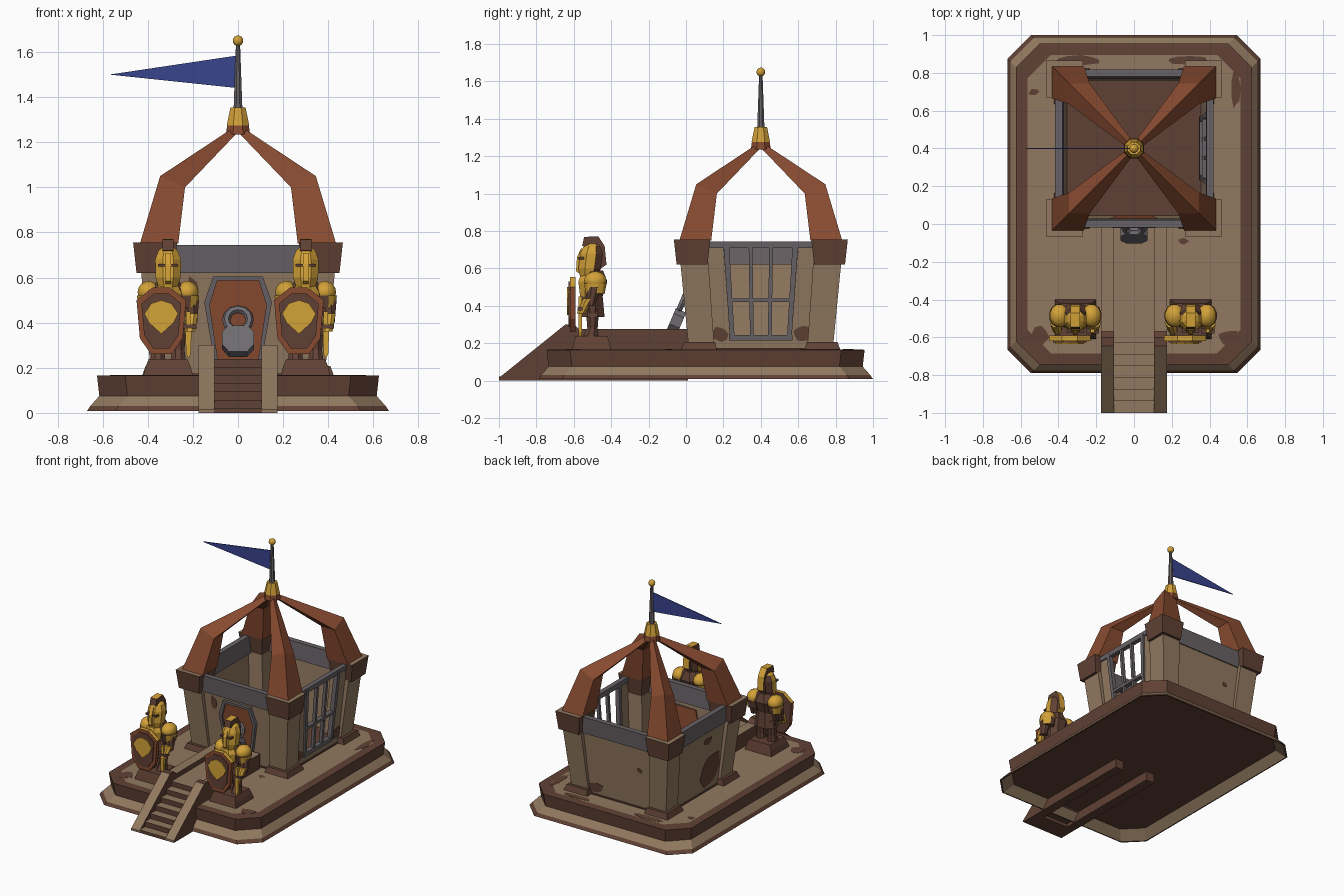
import bpy, bmesh, math, random
from mathutils import Matrix, Vector

if "Cube" in bpy.data.objects:
    bpy.data.objects.remove(bpy.data.objects["Cube"])

random.seed(4)


def material(name, rgb):
    m = bpy.data.materials.new(name)
    m.diffuse_color = (*rgb, 1)
    m.use_nodes = True
    m.node_tree.nodes["Principled BSDF"].inputs["Base Color"].default_value = m.diffuse_color
    return m


TAN = material("weathered tan", (.285, .19, .115))
BROWN = material("dark brown", (.118, .053, .035))
RUST = material("rust wood", (.245, .07, .03))
GRAY = material("iron gray", (.14, .122, .132))
GOLD = material("gold", (.65, .36, .04))
BLUE = material("pennant blue", (.04, .058, .27))
STEEL = material("lock steel", (.16, .15, .165))


def loft(name, rings, mats, rule=None, smooth=False):
    """Skin equal-length rings, cap both ends, colour faces by rule(normal, centre)."""
    mats = mats if isinstance(mats, list) else [mats]
    bm = bmesh.new()
    rows = [[bm.verts.new(p) for p in r] for r in rings]
    n = len(rows[0])
    for a, b in zip(rows, rows[1:]):
        for i in range(n):
            bm.faces.new((a[i], a[(i + 1) % n], b[(i + 1) % n], b[i]))
    bm.faces.new(rows[0])
    bm.faces.new(rows[-1])
    bmesh.ops.recalc_face_normals(bm, faces=bm.faces[:])
    if rule:
        for f in bm.faces:
            f.normal_update()
            f.material_index = rule(f.normal, f.calc_center_median())
    me = bpy.data.meshes.new(name)
    bm.to_mesh(me)
    bm.free()
    for m in mats:
        me.materials.append(m)
    for p in me.polygons:
        p.use_smooth = smooth
    ob = bpy.data.objects.new(name, me)
    bpy.context.collection.objects.link(ob)
    return ob


def rect(x0, x1, y0, y1, z):
    return [(x0, y0, z), (x1, y0, z), (x1, y1, z), (x0, y1, z)]


def disc(x, y, z, rx, ry=None, n=8):
    ry = ry or rx
    return [(x + rx * math.cos((i + .5) * math.tau / n), y + ry * math.sin((i + .5) * math.tau / n), z)
            for i in range(n)]


def box(name, x0, x1, y0, y1, z0, z1, mats, rule=None):
    return loft(name, [rect(x0, x1, y0, y1, z0), rect(x0, x1, y0, y1, z1)], mats, rule)


def slab_x(name, pts, x0, x1, mats, rule=None):   # outline in (y, z)
    return loft(name, [[(x, y, z) for y, z in pts] for x in (x0, x1)], mats, rule)


def slab_y(name, pts, y0, y1, mats, rule=None):   # outline in (x, z)
    return loft(name, [[(x, y, z) for x, z in pts] for y in (y0, y1)], mats, rule)


def ball(name, c, s, mat, rule=None):
    rings = [disc(c[0], c[1], c[2] + s[2] * math.sin(t), s[0] * math.cos(t), s[1] * math.cos(t), 12)
             for t in [math.radians(a) for a in (-80, -50, -25, 0, 25, 50, 80)]]
    return loft(name, rings, mat, rule, smooth=True)


top_tan = lambda n, c: 0 if n.z > .5 else 1


# Platform: stepped chamfered base, hollow below its skirt
def plinth(i, z):
    x, a, b, k = .67 - i, -.79 + i, 1 - i, .125
    return [(-x + k, a, z), (x - k, a, z), (x, a + k, z), (x, b - k, z),
            (x - k, b, z), (-x + k, b, z), (-x, b - k, z), (-x, a + k, z)]

loft("platform", [plinth(.06, .068), plinth(.008, .008), plinth(0, .008), plinth(.015, .03), plinth(.055, .075),
                  plinth(.045, .165), plinth(.105, .167)],
     [TAN, BROWN], lambda n, c: 0 if (n.z > .99999 or (.03 < c.z < .075 and n.z > -.99)) else 1)
box("room_floor", -.375, .375, .025, .775, .16, .175, BROWN)

# Stair treads, walkway and side rails
for i in range(7):
    t = (i + .6) * .24 / 6.6
    box("step", -.106, .106, -1 + i * .062, -.92 + i * .062, max(0, t - .07), t, [TAN, BROWN], top_tan)
box("walkway", -.106, .106, -.57, .03, .1, .24, [TAN, BROWN], top_tan)
for s in (-1, 1):
    slab_x("stair_rail", [(-1, 0), (.01, 0), (.01, .275), (-.57, .275), (-.6, .3), (-.645, .3), (-1, .015)],
           s * .105, s * .175, [TAN, BROWN],
           lambda n, c: 0 if (n.z > .5 and not -.64 < c.y < -.58) or n.y < -.5 else 1)


# Room walls lean outward; panels are drawn on a side turned by a degrees
def panel(name, pts, a, d0, d1, mat):
    turn = Matrix.Translation((0, .4, 0)) @ Matrix.Rotation(math.radians(a), 4, 'Z')
    rings = [[turn @ Vector((u, -(.365 + (z - .165) * .077 + d), z)) for u, z in pts] for d in (d0, d1)]
    return loft(name, rings, mat)


WALL = [(-.32, .165), (.32, .165), (.32, .64), (-.32, .64)]
for a, n in ((0, "front_wall"), (180, "back_wall"), (270, "left_wall")):
    panel(n, WALL, a, -.01, 0, TAN)
    panel("lintel", [(-.31, .62), (.31, .62), (.31, .745), (-.31, .745)], a, -.03, .008, GRAY)

# Right wall with the barred opening
panel("right_wall_sill", [(-.3, .165), (.3, .165), (.3, .23), (-.3, .23)], 90, -.01, 0, TAN)
for s in (-1, 1):
    panel("right_wall_side", [(s * .32, .23), (s * .165, .23), (s * .2, .72), (s * .32, .72)], 90, -.01, 0, TAN)
    panel("window_frame", [(s * .165, .23), (s * .14, .23), (s * .17, .73), (s * .2, .73)], 90, -.02, .012, GRAY)
    panel("window_bar", [(s * .058, .24), (s * .038, .24), (s * .045, .73), (s * .065, .73)], 90, -.015, .008, GRAY)
for z0, z1, u in ((.215, .245, .17), (.42, .44, .165), (.71, .745, .3)):
    panel("window_crossbar", [(-u, z0), (u, z0), (u, z1), (-u, z1)], 90, -.025, .01, GRAY)

# Corner columns, caps and curved roof ribs
for sx in (-1, 1):
    for sy in (-1, 1):
        def sq(i, o, z):
            return [(sx * p, .4 + sy * q, z) for p, q in ((i, i), (o, i), (o, o), (i, o))]
        loft("column_foot", [sq(.235, .425, .165), sq(.245, .41, .207)], BROWN)
        loft("column", [sq(.25, .388, .2), sq(.28, .43, .63)], TAN)
        loft("column_cap", [sq(.285, .45, .62), sq(.27, .465, .755)], [TAN, BROWN], top_tan)
        sections = [(.265, .435, .75, .75), (.235, .345, 1.0, 1.05), (.005, .035, 1.24, 1.255)]
        loft("roof_rib", [[(sx * p, .4 + sy * q, z) for p, q, z in
                           ((i, i, zi), (o, i, zi), (o, o, zo), (i, o, zi))]
                          for i, o, zi, zo in sections], RUST)

# Finial, pole and pennant
loft("finial_collar", [disc(0, .4, 1.235, .058), disc(0, .4, 1.285, .05)], RUST)
loft("finial_band", [disc(0, .4, 1.275, .054), disc(0, .4, 1.355, .036)], GOLD)
loft("flag_pole", [disc(0, .4, 1.35, .021), disc(0, .4, 1.635, .01)], GRAY)
ball("pole_ball", (0, .4, 1.65), (.024, .024, .024), GOLD)
slab_y("pennant", [(0, 1.585), (0, 1.44), (-.57, 1.5)], .397, .403, BLUE)

# Door, iron frame and padlock
DOOR = [(-.105, .23), (.105, .23), (.15, .49), (.11, .605), (-.11, .605), (-.15, .49)]
inner = lambda v: (v[0] * .84, .23 + (v[1] - .23) * .95)
panel("door", [inner(v) for v in DOOR], 0, -.018, .01, RUST)
for i in range(1, 6):
    p, q = DOOR[i], DOOR[(i + 1) % 6]
    panel("door_frame", [p, q, inner(q), inner(p)], 0, -.01, .022, GRAY)
lock = loft("padlock_body", [[(x, y, z) for x, z in
            ((-.04, -.065), (.04, -.065), (.07, -.03), (.072, .03), (.045, .06), (-.045, .06), (-.072, .03), (-.07, -.03))]
            for y in (-.03, .03)], STEEL)
lock.location, lock.rotation_euler = (0, -.05, .32), (-.4, 0, 0)
bpy.ops.mesh.primitive_torus_add(major_radius=.052, minor_radius=.018, major_segments=12, minor_segments=6,
                                 location=(0, -.022, .412), rotation=(math.pi / 2 - .4, 0, 0))
shackle = bpy.context.object
shackle.name = "padlock_shackle"
shackle.data.materials.append(STEEL)


# Guard statues: two identical copies
def statue(x):
    y = -.5
    loft("pedestal", [rect(x - .11, x + .11, -.61, -.4, .165), rect(x - .1, x + .1, -.6, -.41, .205),
                      rect(x - .085, x + .085, -.59, -.42, .24)], BROWN)
    for s in (-1, 1):
        loft("leg", [disc(x + s * .045, y - .01, .235, .036, .045), disc(x + s * .045, y, .28, .03),
                     disc(x + s * .045, y, .4, .04)], BROWN)
        ball("shoulder_plate", (x + s * .085, y + .015, .535), (.052, .062, .05), GOLD)
        loft("shoulder_rim", [disc(x + s * .088, y + .015, .465, .045, .052, 12),
                              disc(x + s * .088, y + .015, .52, .052, .063, 12)], [GOLD, BROWN],
             lambda n, c, s=s: 0 if n.x * s > .3 else 1)
        loft("upper_arm", [disc(x + s * .105, y - .01, .4, .026), disc(x + s * .1, y + .01, .5, .04)], BROWN)
        loft("gauntlet", [disc(x + s * .095, y - .06, .36, .026), disc(x + s * .105, y - .02, .44, .03)], GOLD)
    loft("skirt", [disc(x, y, .34, .088, .07), disc(x, y, .46, .065, .058)], BROWN)
    loft("torso", [disc(x, y, .44, .065, .055), disc(x, y + .01, .53, .09, .075), disc(x, y + .01, .59, .05, .05)], BROWN)
    loft("chest_plate", [disc(x, y - .02, .45, .05, .05), disc(x, y - .02, .53, .065, .06),
                         disc(x, y - .02, .58, .04, .04)], GOLD)
    loft("helmet", [disc(x, y - .02, .555, .045, .05), disc(x, y - .015, .6, .06, .065),
                    disc(x, y - .005, .68, .062, .066), disc(x, y, .72, .046, .05), disc(x, y, .742, .015)],
         [GOLD, BROWN], lambda n, c: 1 if n.y > .3 and c.z < .7 else 0)
    box("visor_slit", x - .045, x + .045, -.577, -.52, .648, .66, BROWN)
    slab_x("nose_guard", [(-.56, .71), (-.583, .66), (-.588, .585), (-.56, .565)], x - .012, x + .012, GOLD)
    slab_x("helmet_crest", [(-.555, .72), (-.545, .768), (-.47, .772), (-.435, .72), (-.425, .62), (-.455, .6), (-.47, .7)],
           x - .025, x + .025, [BROWN, GOLD], lambda n, c: 1 if n.z > .3 or n.y > .4 and c.y > -.46 else 0)
    # shield with gilded edge and emblem
    half = [(.04, .555), (.11, .5), (.095, .33), (.045, .26)]
    sh = [(u, z) for u, z in half] + [(-u, z) for u, z in reversed(half)]
    slab_y("shield", [(x - .03 + u, z) for u, z in sh], -.62, -.59, [RUST, BROWN, GOLD],
           lambda n, c: 2 if n.z > .3 else 1 if n.y > .5 else 0)
    slab_y("shield_face", [(x - .03 + u * .8, .41 + (z - .41) * .83) for u, z in sh], -.627, -.61, BROWN)
    slab_y("shield_emblem", [(x - .03 + u, z) for u, z in
           ((0, .5), (.045, .485), (.075, .44), (.055, .4), (0, .35), (-.055, .4), (-.075, .44), (-.045, .485))],
           -.635, -.62, GOLD)
    # sword pointing down on the other side
    slab_y("sword_blade", [(x + .075, .38), (x + .105, .38), (x + .1, .26), (x + .09, .24), (x + .08, .26)], -.575, -.555, GOLD)
    box("sword_guard", x + .055, x + .125, -.58, -.55, .375, .392, BROWN)
    box("sword_grip", x + .08, x + .1, -.575, -.555, .39, .45, GOLD)


statue(-.31)
statue(.3)


# Weathering patches: irregular thin plates on floor and walls
def blob(cu, cv, ru, rv):
    return [(cu + ru * k * math.cos(t), cv + rv * k * math.sin(t))
            for i in range(9) for t in [i * math.tau / 9] for k in [random.uniform(.65, 1.1)]]


for cx, cy, rx, ry in ((-.3, .87, .15, .03), (.28, .87, .14, .025), (.54, .72, .025, .12), (-.53, .7, .03, .02),
                       (-.5, -.6, .05, .06), (.5, -.6, .06, .05), (.26, -.09, .03, .02)):
    b = blob(cx, cy, rx, ry)
    loft("floor_stain", [[(u, v, z) for u, v in b] for z in (.165, .1685)], BROWN)
for a, cu, cz, ru, rz in ((270, .14, .32, .12, .15), (270, .1, .55, .05, .03), (180, -.2, .22, .07, .04),
                          (180, .17, .45, .025, .02), (0, -.2, .55, .03, .06), (90, -.22, .25, .05, .05),
                          (90, .22, .25, .06, .05)):
    panel("wall_stain", blob(cu, cz, ru, rz), a, -.002, .003, BROWN)
